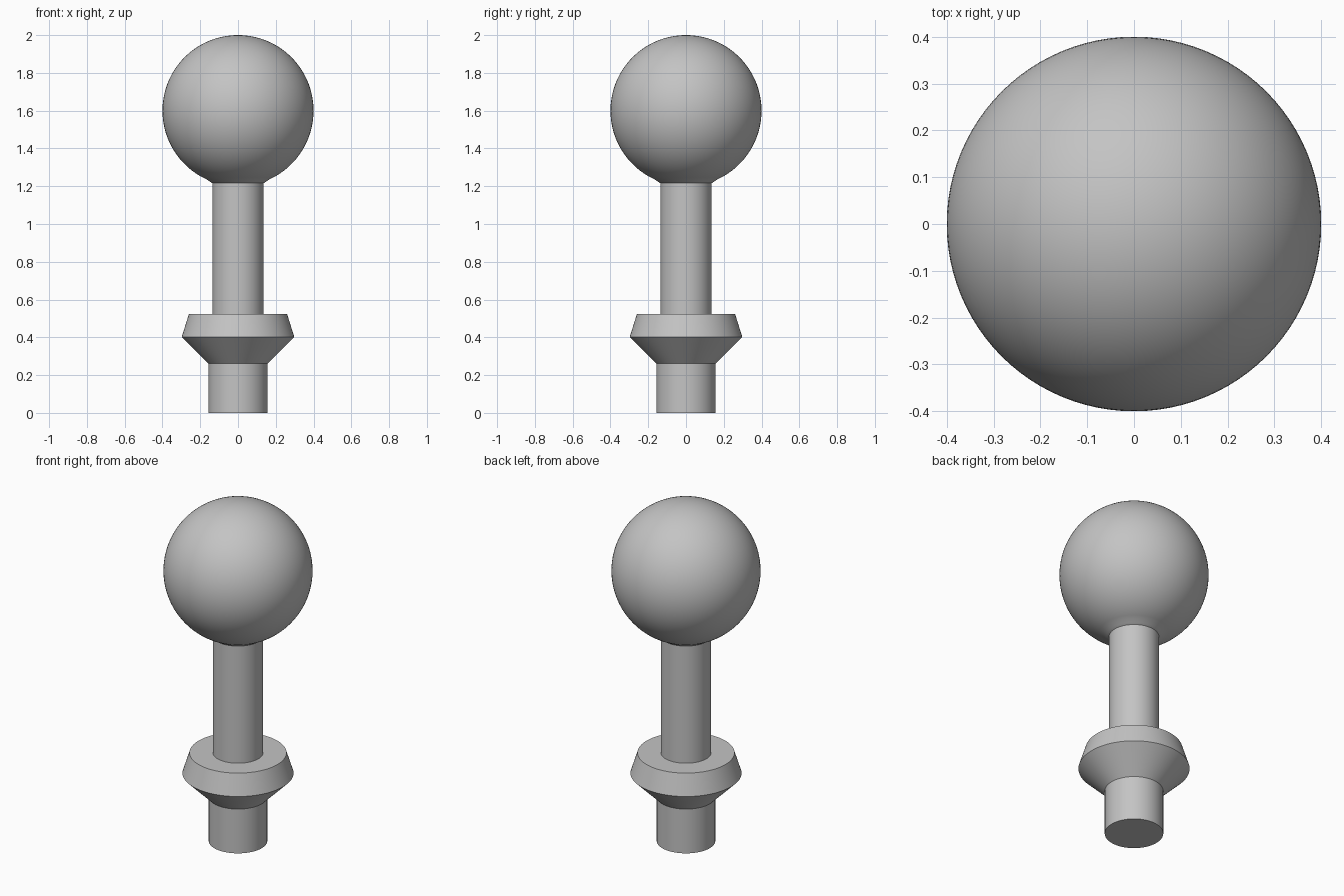
import bpy
import bmesh
from math import sin, cos, pi, radians, asin, acos

SEGMENTS = 96

cube = bpy.data.objects.get("Cube")
if cube:
    bpy.data.objects.remove(cube, do_unlink=True)

grey = bpy.data.materials.new("steel grey")
grey.use_nodes = True
colour = (0.55, 0.55, 0.55, 1)
grey.diffuse_color = colour
grey.node_tree.nodes["Principled BSDF"].inputs["Base Color"].default_value = colour


def lathe(name, profile):
    """Spin an (r, z) profile around the z axis."""
    bm = bmesh.new()
    verts = [bm.verts.new((r, 0, z)) for r, z in profile]
    edges = [bm.edges.new(pair) for pair in zip(verts, verts[1:])]
    bmesh.ops.spin(bm, geom=verts + edges, cent=(0, 0, 0), axis=(0, 0, 1),
                   angle=2 * pi, steps=SEGMENTS, use_merge=True)
    bmesh.ops.remove_doubles(bm, verts=bm.verts, dist=1e-5)
    bmesh.ops.recalc_face_normals(bm, faces=bm.faces)
    mesh = bpy.data.meshes.new(name)
    bm.to_mesh(mesh)
    bm.free()
    mesh.materials.append(grey)
    obj = bpy.data.objects.new(name, mesh)
    bpy.context.collection.objects.link(obj)
    bpy.ops.object.select_all(action="DESELECT")
    obj.select_set(True)
    bpy.context.view_layer.objects.active = obj
    bpy.ops.object.shade_smooth_by_angle(angle=radians(30))
    return obj


# Mounting shank, flared collar and neck
lathe("stem", [(0, 0), (0.157, 0), (0.157, 0.262), (0.298, 0.402),
               (0.26, 0.523), (0.135, 0.523), (0.135, 1.216)])

# Ball, ending in a short flare that meets the neck
BALL_R, BALL_Z, RINGS = 0.4, 1.6, 48
start = asin(0.165 / BALL_R)
ball = [(0.135, 1.216), (0.149, 1.224)]
for i in range(RINGS + 1):
    a = start + (pi - start) * i / RINGS
    ball.append((BALL_R * sin(a) if i < RINGS else 0, BALL_Z - BALL_R * cos(a)))
lathe("ball", ball)
